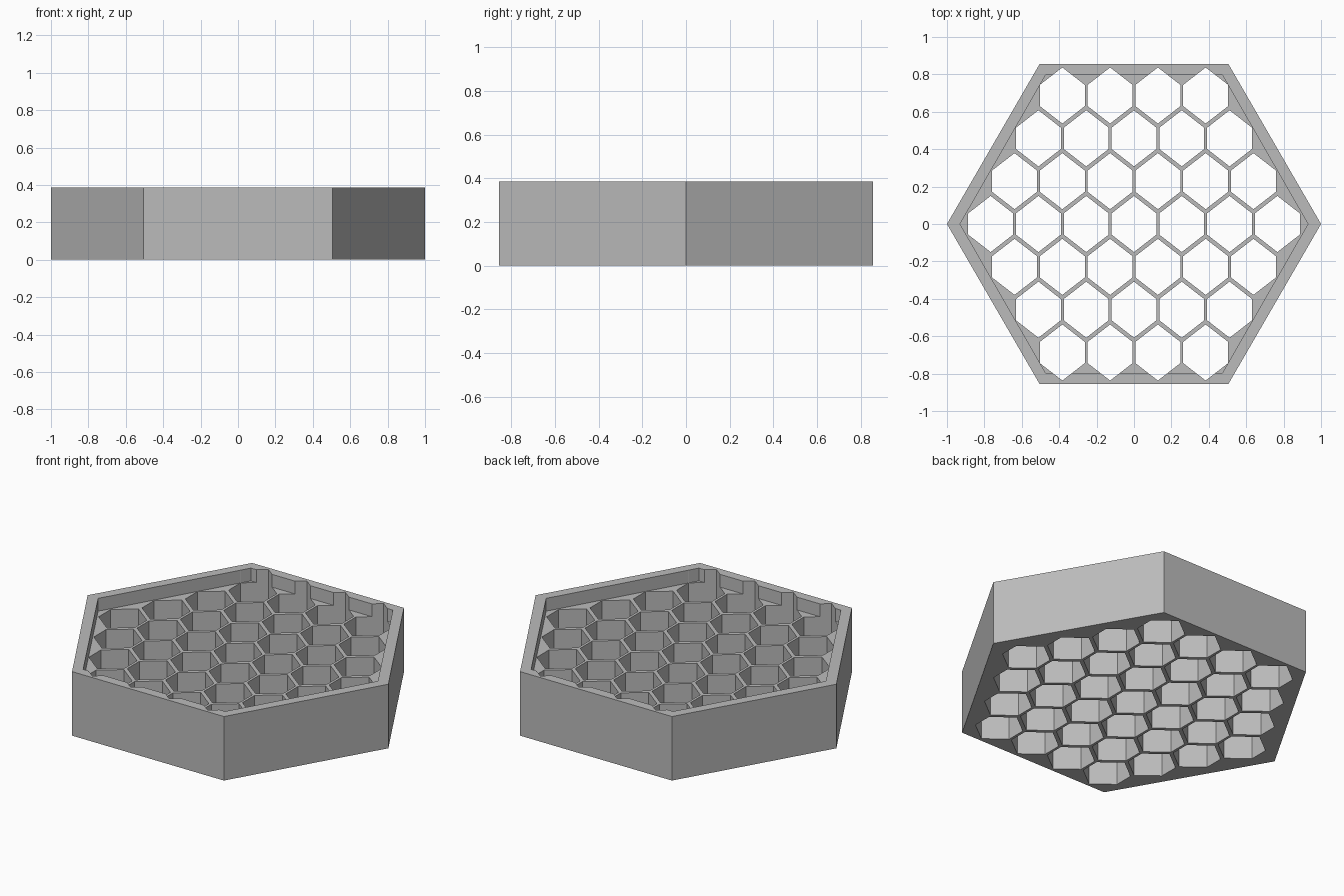
import bpy
import bmesh

cube = bpy.data.objects.get("Cube")
if cube:
    bpy.data.objects.remove(cube, do_unlink=True)

HEIGHT = 0.385
PLATE_TOP = 0.308
PITCH, ROW = 0.2555, 0.229            # spacing of the cells in x and y
CELL_W, CELL_TIP, CELL_SIDE = 0.12, 0.15, 0.057


def add_prism(bm, outline, z0, z1):
    """Extrude a closed xy outline from z0 up to z1."""
    base = bm.faces.new([bm.verts.new((x, y, z0)) for x, y in outline])
    top = bmesh.ops.extrude_face_region(bm, geom=[base])["geom"]
    verts = [v for v in top if isinstance(v, bmesh.types.BMVert)]
    bmesh.ops.translate(bm, verts=verts, vec=(0, 0, z1 - z0))


def make_object(name, bm):
    bmesh.ops.recalc_face_normals(bm, faces=bm.faces[:])
    mesh = bpy.data.meshes.new(name)
    bm.to_mesh(mesh)
    bm.free()
    obj = bpy.data.objects.new(name, mesh)
    bpy.context.collection.objects.link(obj)
    return obj


def frame_outline(tip, corner_x, corner_y):
    return [(tip, 0), (corner_x, corner_y), (-corner_x, corner_y),
            (-tip, 0), (-corner_x, -corner_y), (corner_x, -corner_y)]


def cell_outline(cx, cy):
    offsets = [(0, CELL_TIP), (-CELL_W, CELL_SIDE), (-CELL_W, -CELL_SIDE),
               (0, -CELL_TIP), (CELL_W, -CELL_SIDE), (CELL_W, CELL_SIDE)]
    return [(cx + x, cy + y) for x, y in offsets]


def cut(target, cutter):
    cutter.hide_render = True
    mod = target.modifiers.new("cut", 'BOOLEAN')
    mod.operation = 'DIFFERENCE'
    mod.solver = 'EXACT'
    mod.object = cutter
    bpy.context.view_layer.objects.active = target
    bpy.ops.object.modifier_apply(modifier=mod.name)
    bpy.data.objects.remove(cutter, do_unlink=True)


# Solid six-sided body
bm = bmesh.new()
add_prism(bm, frame_outline(1.0, 0.505, 0.855), 0, HEIGHT)
body = make_object("honeycomb_tray", bm)

# Shallow recess that leaves the raised rim
bm = bmesh.new()
add_prism(bm, frame_outline(0.93, 0.472, 0.797), PLATE_TOP, HEIGHT + 0.1)
cut(body, make_object("recess_cutter", bm))

# Through cells: seven in the middle row, one fewer in each row outward
bm = bmesh.new()
for row in range(-3, 4):
    count = 7 - abs(row)
    for i in range(count):
        cx = (i - (count - 1) / 2) * PITCH
        add_prism(bm, cell_outline(cx, row * ROW), -0.1, HEIGHT + 0.1)
cut(body, make_object("cell_cutter", bm))

# Single grey material
grey = bpy.data.materials.new("plain_grey")
grey.use_nodes = True
colour = (0.5, 0.5, 0.5, 1)
grey.diffuse_color = colour
grey.node_tree.nodes["Principled BSDF"].inputs["Base Color"].default_value = colour
body.data.materials.clear()
body.data.materials.append(grey)
for poly in body.data.polygons:
    poly.material_index = 0
    poly.use_smooth = False
